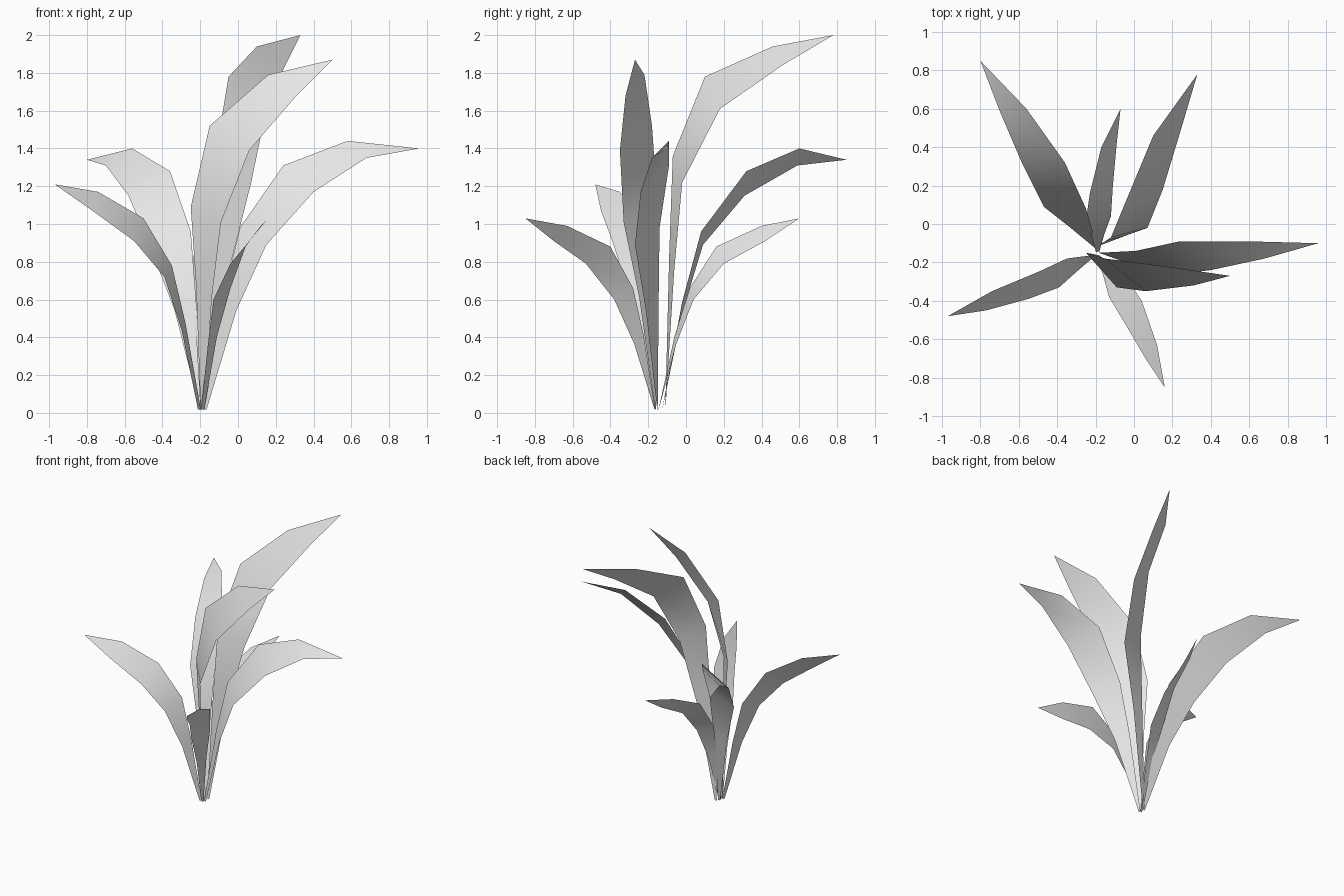
import bpy
import bmesh
from mathutils import Vector

old_cube = bpy.data.objects.get("Cube")
if old_cube:
    bpy.data.objects.remove(old_cube, do_unlink=True)

# One plain grey for every leaf
GREY = (0.8, 0.8, 0.8, 1.0)
leaf_grey = bpy.data.materials.new("leaf_grey")
leaf_grey.use_nodes = True
leaf_grey.diffuse_color = GREY
leaf_grey.node_tree.nodes["Principled BSDF"].inputs["Base Color"].default_value = GREY


def edge_path(root, side, points):
    """Complete one leaf edge: narrow root, rising stem point, then the blade points."""
    root = Vector(root)
    first = Vector(points[0])
    stem = Vector((root.x + (first.x - root.x) * .52,
                   root.y + (first.y - root.y) * .52,
                   first.z * .61))
    start = root + (first - root).normalized() * .02 + Vector((side, 0, 0))
    return [start, stem] + [Vector(p) for p in points]


def make_leaf(name, root, high_edge, low_edge, tip):
    """Span a thin arching blade between its high and low edges, closed by a tip."""
    bm = bmesh.new()
    side = .007 if high_edge[0][0] > low_edge[0][0] else -.007
    high = [bm.verts.new(p) for p in edge_path(root, side, high_edge)]
    low = [bm.verts.new(p) for p in edge_path(root, -side, low_edge)]
    end = bm.verts.new(tip)
    for i in range(len(high) - 1):
        bm.faces.new((high[i], low[i], low[i + 1], high[i + 1]))
    bm.faces.new((high[-1], low[-1], end))

    # The upper side of the blade is its front
    bm.normal_update()
    if sum(f.normal.z * f.calc_area() for f in bm.faces) < 0:
        bmesh.ops.reverse_faces(bm, faces=bm.faces[:])
    for face in bm.faces:
        face.smooth = True

    mesh = bpy.data.meshes.new(name)
    bm.to_mesh(mesh)
    bm.free()
    mesh.materials.append(leaf_grey)
    leaf = bpy.data.objects.new(name, mesh)
    bpy.context.scene.collection.objects.link(leaf)
    return leaf


# Tall leaves
make_leaf("tall_back_leaf", root=(-.18, -.11, 0),
          high_edge=[(-.12, -.07, 1.36), (-.05, .1, 1.78), (.1, .46, 1.94)],
          low_edge=[(.07, -.02, 1.22), (.15, .18, 1.61), (.25, .51, 1.84)],
          tip=(.33, .78, 2))
make_leaf("tall_front_leaf", root=(-.19, -.16, 0),
          high_edge=[(-.25, -.15, 1.09), (-.15, -.18, 1.52), (.16, -.22, 1.79)],
          low_edge=[(-.09, -.33, 1.01), (.06, -.35, 1.39), (.31, -.32, 1.68)],
          tip=(.5, -.27, 1.87))

# Wide arching leaves
make_leaf("wide_left_leaf", root=(-.18, -.15, 0),
          high_edge=[(.01, -.14, .98), (.24, -.09, 1.31), (.58, -.09, 1.44)],
          low_edge=[(.15, -.27, .89), (.4, -.24, 1.17), (.68, -.18, 1.35)],
          tip=(.96, -.1, 1.4))
make_leaf("wide_back_leaf", root=(-.19, -.13, 0),
          high_edge=[(-.25, .08, .96), (-.36, .32, 1.28), (-.56, .6, 1.4)],
          low_edge=[(-.47, .09, .89), (-.58, .31, 1.15), (-.7, .59, 1.31)],
          tip=(-.8, .85, 1.34))

# Short leaves
make_leaf("short_right_leaf", root=(-.2, -.16, 0),
          high_edge=[(-.35, -.18, .78), (-.5, -.25, 1.03), (-.74, -.35, 1.17)],
          low_edge=[(-.39, -.33, .72), (-.55, -.39, .91), (-.77, -.45, 1.07)],
          tip=(-.97, -.48, 1.21))
make_leaf("short_back_leaf", root=(-.19, -.15, 0),
          high_edge=[(-.25, .02, .66), (-.23, .16, .88), (-.17, .4, .99)],
          low_edge=[(-.12, .04, .6), (-.11, .2, .79), (-.09, .42, .91)],
          tip=(-.07, .6, 1.03))
make_leaf("short_front_leaf", root=(-.19, -.16, 0),
          high_edge=[(-.04, -.28, .66), (.04, -.4, .88), (.12, -.63, .99)],
          low_edge=[(-.13, -.38, .6), (-.04, -.53, .79), (.06, -.7, .91)],
          tip=(.16, -.85, 1.03))
